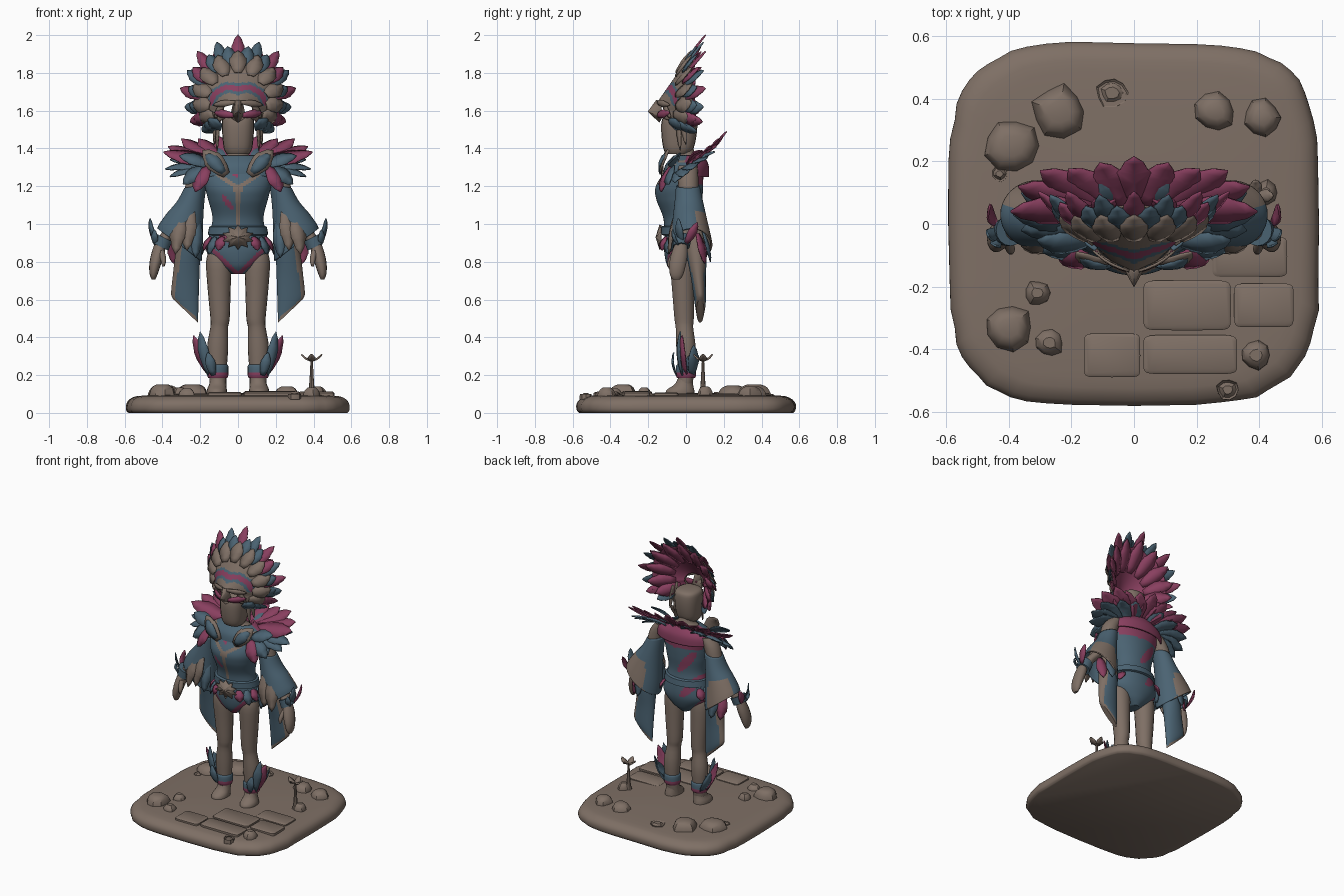
import bpy, math, random
from mathutils import Vector as V
random.seed(4)
BROWN, BLUE, PINK = 0, 1, 2
MATS = []
for nm, c in (("warm brown", (.21, .16, .13)), ("slate blue", (.07, .125, .17)), ("berry pink", (.25, .05, .115))):
    m = bpy.data.materials.new(nm)
    m.diffuse_color = (*c, 1)
    MATS.append(m)


def make(name, verts, faces, rule=BROWN, mirror=False, thick=0, angle=40):
    me = bpy.data.meshes.new(name)
    me.from_pydata([tuple(v) for v in verts], [], faces)
    for m in MATS:
        me.materials.append(m)
    for i, p in enumerate(me.polygons):
        p.material_index = rule[i] if isinstance(rule, list) else rule(p.center, p.normal) if callable(rule) else rule
    ob = bpy.data.objects.new(name, me)
    bpy.context.collection.objects.link(ob)
    bpy.context.view_layer.objects.active = ob
    ob.select_set(True)
    bpy.ops.object.shade_smooth_by_angle(angle=math.radians(angle))
    ob.select_set(False)
    if thick:
        s = ob.modifiers.new("thickness", 'SOLIDIFY')
        s.thickness, s.offset = thick, 0
    if mirror:
        ob.modifiers.new("mirror", 'MIRROR')
    return ob


def spline(r, sub):
    """Smoothly resample a list of ring tuples."""
    out = []
    for i in range(len(r) - 1):
        a, b, c, d = r[max(i - 1, 0)], r[i], r[i + 1], r[min(i + 2, len(r) - 1)]
        for k in range(sub):
            t = k / sub
            out.append([.5 * (2 * q + (s - p) * t + (2 * p - 5 * q + 4 * s - u) * t * t + (3 * q - p - 3 * s + u) * t ** 3)
                        for p, q, s, u in zip(a, b, c, d)])
    return out + [list(r[-1])]


def loft(name, rings, n=20, rule=BROWN, mirror=False, p=2, sub=3, cap=True, thick=0, jitter=0, angle=40):
    """Stack of horizontal rings: cx, cy, z, rx, ry, tilt."""
    rings = spline([tuple(r) + (0,) * (6 - len(r)) for r in rings], sub)
    vs, fs = [], []
    wob = [1 + random.uniform(-jitter, jitter) for _ in range(n)]
    for cx, cy, z, rx, ry, tilt in rings:
        for k in range(n):
            a = 2 * math.pi * k / n
            c, s = math.cos(a), math.sin(a)
            x = wob[k] * rx * math.copysign(abs(c) ** (2 / p), c)
            y = wob[k] * ry * math.copysign(abs(s) ** (2 / p), s)
            vs.append((cx + x, cy + y, z + tilt * x))
    for i in range(len(rings) - 1):
        for k in range(n):
            fs.append((i * n + k, i * n + (k + 1) % n, i * n + n + (k + 1) % n, i * n + n + k))
    if cap:
        fs += [tuple(range(n))[::-1], tuple(range(len(vs) - n, len(vs)))]
    return make(name, vs, fs, rule, mirror, thick, angle)


def feathers(name, items, mirror=False, thick=.007):
    """Ridged leaf blades: base, tip, half width, facing, colour, bend."""
    vs, fs, ms = [], [], []
    prof = ((0, .4), (.2, .75), (.45, 1), (.64, .97), (.68, .82), (.86, .55), (1, .02))
    for base, tip, w, face, col, bend in items:
        base, tip, face = V(base), V(tip), V(face).normalized()
        side = (tip - base).cross(face).normalized()
        nrm = side.cross(tip - base).normalized()
        o = len(vs)
        for t, k in prof:
            c = base.lerp(tip, t) + nrm * bend * math.sin(math.pi * t)
            vs += [c - side * w * k, c + nrm * w * .2 * k, c + side * w * k]
        for i in range(len(prof) - 1):
            for j in (0, 1):
                q = o + i * 3 + j
                fs.append((q, q + 1, q + 4, q + 3))
                ms.append(col)
    return make(name, vs, fs, ms, mirror, thick, 25)


# Ground slab with flagstones and rocks
loft("ground", [(0, 0, 0, .58, .565), (0, 0, .015, .593, .578), (0, 0, .05, .59, .578), (0, 0, .078, .565, .55),
                (0, 0, .092, .5, .49), (0, 0, .102, .25, .25), (0, 0, .106, .02, .02)], 56, p=4, jitter=.008)
for x0, x1, y0, y1, h in ((.03, .31, -.34, -.18, .115), (.32, .51, -.33, -.19, .112), (-.16, .02, -.49, -.35, .11),
                          (.03, .33, -.48, -.355, .112), (.25, .49, -.17, -.04, .108)):
    cx, cy, rx, ry = (x0 + x1) / 2, (y0 + y1) / 2, (x1 - x0) / 2, (y1 - y0) / 2
    loft("flagstone", [(cx, cy, .06, rx, ry), (cx, cy, h - .006, rx, ry), (cx, cy, h, rx - .008, ry - .008)],
         24, p=9, sub=1)
for x, y, r, h in ((-.24, .36, .085, .15), (-.39, .25, .085, .145), (.26, .36, .065, .14), (.41, .34, .06, .14),
                   (.42, .1, .04, .14), (-.31, -.22, .04, .135), (-.4, -.33, .075, .15), (-.27, -.38, .045, .13),
                   (.39, -.42, .045, .135), (-.43, .16, .025, .11), (-.07, .42, .05, .106), (.3, -.53, .035, .105)):
    loft("rock", [(x, y, .07, r, r), (x, y, .1, r, r * .97), (x, y, h - .014, r * .8, r * .75),
                  (x, y, h, r * .45, r * .4)], 9, sub=2, jitter=.12, angle=35)

# Small sprout beside the figure
loft("sprout_stem", [(.39, .09, .09, .025, .025), (.39, .09, .14, .014, .014), (.39, .09, .28, .006, .006)], 8)
feathers("sprout_leaves", [((.39, .09, .275), (.39 + .055 * math.cos(a), .09 + .05 * math.sin(a), .31), .02,
                            (0, 0, 1), BROWN, -.008) for a in (0, 1.6, 3.14, 4.7)])

# Legs and feet
loft("leg", [(.105, -.01, .12, .045, .04), (.107, 0, .2, .045, .042), (.108, 0, .34, .056, .052),
             (.1, -.008, .45, .047, .047), (.095, -.01, .5, .051, .052), (.1, -.015, .66, .061, .06),
             (.102, -.02, .8, .067, .065), (.102, -.02, .86, .05, .05)], 18, mirror=True)
loft("foot", [(.112, -.03, .09, .053, .078), (.112, -.03, .12, .053, .075), (.108, -.012, .15, .045, .05),
              (.107, -.005, .18, .04, .04)], 18, mirror=True)
loft("ankle_cuff", [(.107, 0, .185, .05, .048), (.107, 0, .2, .056, .054), (.107, 0, .245, .056, .054),
                    (.107, 0, .255, .05, .048)], 18, lambda c, n: PINK if c.z < .212 else BLUE, True)
feathers("ankle_feathers", [
    ((.145, .0, .2), (.235, -.02, .41), .032, (.6, -1, 0), PINK, .01),
    ((.15, -.02, .2), (.2, -.03, .43), .028, (.3, -1, 0), BLUE, .015),
    ((.14, .03, .2), (.22, .04, .36), .03, (1, .4, 0), BLUE, .01),
    ((.13, -.05, .2), (.16, -.065, .32), .026, (0, -1, 0), BLUE, .01),
    ((.15, .0, .22), (.19, .05, .33), .025, (1, 0, 0), BLUE, .01)], True)


# Torso in a patterned suit
def suit(c, n):
    x = abs(c.x)
    if c.z > 1.335:
        return BROWN
    if c.y > .03 and c.z > 1.21:
        return PINK
    if n.y < 0 and 1.0 < c.z < 1.3 and abs(x - max(0, (c.z - 1.19) * 1.5)) < .008 + .07 * max(0, min(c.z - 1, .2)):
        return BROWN
    if n.y < -.2 and c.z < .88 and abs(x - (c.z - .73)) < .016:
        return PINK
    wave = math.sin(26 * c.x + 14 * c.z) * math.sin(17 * c.z + 2 + 9 * c.x)
    return PINK if wave > (.6 if n.y > -.1 else .9) else BLUE


loft("torso", [(0, -.015, .735, .035, .05), (0, -.015, .78, .105, .085), (0, -.01, .85, .165, .105),
               (0, -.01, .93, .155, .105), (0, -.02, 1.03, .135, .1), (0, -.035, 1.13, .158, .122),
               (0, -.035, 1.2, .175, .125), (0, -.01, 1.28, .18, .1), (0, 0, 1.34, .1, .07),
               (0, 0, 1.37, .055, .05), (0, -.02, 1.43, .05, .05)], 80, suit, sub=9)
loft("belt", [(0, -.012, .94, .15, .11), (0, -.012, .945, .16, .12), (0, -.015, .985, .153, .117),
              (0, -.015, .99, .14, .107)], 32, BLUE, sub=1)
star = [V((math.cos(k * math.pi / 10) * (.085 if k % 2 else .055), -.135, .93 + math.sin(k * math.pi / 10)
           * (.065 if k % 2 else .042))) for k in range(20)] + [V((0, -.155, .93))]
make("belt_star", star, [(k, (k + 1) % 20, 20) for k in range(20)], thick=.012)
feathers("hip_feathers", [((.15 * math.cos(a), -.01 + .115 * math.sin(a), .93),
                           (.19 * math.cos(a), -.01 + .135 * math.sin(a), .86 - .02 * (i % 2)), .03,
                           (math.cos(a), math.sin(a), 0), (PINK, BLUE, PINK, BLUE, PINK)[i], .008)
                          for i, a in enumerate((-1.0, -.65, -.3, .1, .5))], True)

# Arms, hands and wrist feathers
loft("arm", [(.17, .01, 1.31, .05, .05), (.21, .01, 1.25, .055, .055), (.25, .015, 1.13, .048, .05),
             (.3, .01, 1.03, .042, .045), (.37, -.01, .95, .037, .04), (.41, -.025, .88, .03, .033)], 16, mirror=True)
loft("hand", [(.41, -.025, .9, .03, .032), (.425, -.035, .84, .035, .045), (.44, -.045, .78, .03, .045),
              (.447, -.05, .73, .02, .035), (.447, -.05, .705, .009, .018)], 14, mirror=True)
loft("thumb", [(.405, -.055, .86, .016, .016), (.395, -.08, .81, .015, .016), (.395, -.09, .775, .006, .008)],
     10, mirror=True)
loft("wrist_cuff", [(.41, -.025, .88, .042, .045, .5), (.395, -.02, .93, .046, .05, .5)], 16, BLUE, True)
feathers("wrist_feathers", [((.43, -.02, .9), (.465, -.04, 1.03), .022, (1, -.6, .2), BLUE, .01),
                            ((.44, 0, .9), (.46, .06, 1.01), .024, (1, .3, 0), PINK, .01),
                            ((.435, -.04, .89), (.44, -.07, .97), .018, (.4, -1, 0), BLUE, .01)], True)


# Bell sleeves with hanging drapes
def sleeve(c, n):
    return BROWN if n.y < -.3 and c.z < 1.07 - .25 * abs(c.x - .34) and c.x > .25 else BLUE


loft("bell_sleeve", [(.225, .01, 1.2, .055, .058, -.2), (.25, .015, 1.12, .067, .07, 0), (.28, .02, 1.03, .09, .085, .3),
                     (.3, .025, .94, .108, .1, .6), (.31, .03, .89, .113, .105, .75)], 40, sleeve, True,
     cap=False, thick=.01, sub=5)
loft("sleeve_drape", [(.25, .04, .98, .055, .06), (.265, .055, .85, .065, .055), (.275, .065, .72, .07, .04, .1),
                      (.282, .075, .59, .072, .03, .6), (.278, .075, .54, .066, .02, .95)], 32,
     lambda c, n: BROWN if n.x < -.45 or c.z < .53 + .9 * (c.x - .25) else BLUE, True, sub=6)
feathers("sleeve_trim", [((.25, -.04, 1.09), (.27, -.09, .86), .042, (.2, -1, 0), BROWN, .01),
                         ((.3, -.04, 1.07), (.33, -.09, .84), .042, (.3, -1, 0), BROWN, .01),
                         ((.22, -.02, 1.04), (.225, -.06, .82), .035, (-.3, -1, 0), BLUE, .01),
                         ((.29, .09, .96), (.29, .13, .8), .035, (.2, 1, 0), BLUE, .005),
                         ((.34, .06, .95), (.34, .1, .79), .035, (.6, 1, 0), PINK, .005)], True)

# Feather collar: raised back, wide shoulders, chest bib
loft("collar_yoke", [(0, .0, 1.25, .205, .118), (0, .005, 1.31, .19, .11), (0, .015, 1.36, .1, .075)], 48,
     lambda c, n: PINK if c.y > .0 else BROWN if abs(abs(c.x) - (c.z - 1.19) * 1.1) < .02 else BLUE,
     cap=False, thick=.01, sub=5)
top = [(0, .215, 1.49), (.11, .195, 1.465), (.21, .175, 1.45), (.3, .17, 1.45), (.37, .12, 1.41), (.395, .04, 1.38)]
low = [(.12, .16, 1.41), (.24, .15, 1.38), (.36, .1, 1.34), (.385, .03, 1.29), (.36, -.02, 1.25), (.28, -.06, 1.22)]
feathers("collar_feathers",
         [((t[0] * .33, .03 + t[1] * .15, 1.34), t, .055, (t[0] * -.3, -.8, 1), PINK, -.012) for t in top]
         + [((t[0] * .4, .02 + t[1] * .2, 1.31), t, .05, (t[0] * .5, -.4, 1), BLUE, .01) for t in low]
         + [((.15, -.06, 1.31), (.31, -.05, 1.36), .045, (.3, -.8, 1), BLUE, .01),
            ((.16, -.085, 1.3), (.225, -.13, 1.17), .045, (.5, -1, .3), PINK, .01),
            ((.17, -.07, 1.3), (.29, -.09, 1.21), .045, (.6, -1, .4), BLUE, .01)], True)
feathers("shoulder_ovals", [((.06, -.125, 1.26), (.185, -.09, 1.39), .05, (.3, -1, .5), BROWN, .014),
                            ((.075, -.135, 1.272), (.17, -.105, 1.37), .034, (.3, -1, .5), BLUE, .016)], True)

# Head, beaked mask and side pendants
loft("head", [(0, -.045, 1.37, .06, .06), (0, -.04, 1.4, .075, .08), (0, -.037, 1.47, .083, .093),
              (0, -.035, 1.54, .085, .095), (0, -.03, 1.58, .075, .08), (0, -.03, 1.592, .035, .04)], 20, p=2.5)
make("beak", [(-.022, -.135, 1.65), (.022, -.135, 1.65), (.04, -.125, 1.565), (0, -.14, 1.54), (-.04, -.125, 1.565),
              (0, -.2, 1.595), (0, -.155, 1.655)],
     [(6, 5, 1), (6, 0, 5), (1, 5, 2), (2, 5, 3), (3, 5, 4), (4, 5, 0)], thick=.006, angle=20)
feathers("mask_cheeks", [((.02, -.15, 1.575), (.125, -.085, 1.59), .021, (.4, -1, 0), PINK, .008),
                         ((.015, -.15, 1.645), (.13, -.085, 1.63), .017, (.4, -1, 0), BROWN, .008),
                         ((.075, -.12, 1.64), (.12, -.08, 1.56), .018, (.6, -1, 0), BROWN, .004)], True)
feathers("side_pendants", [((.1, -.04, 1.6), (.11, -.03, 1.39), .014, (1, -.7, 0), BROWN, .004),
                           ((.115, -.02, 1.58), (.125, 0, 1.42), .014, (1, -.5, 0), BROWN, .004)], True)


# Headdress: tilted fan shell with colour bands, rimmed by feathers
def fan(a, f, back=0):
    r = (.285 + .115 * math.cos(a)) * f
    return V((r * math.sin(a), -.18 + .28 * f - .07 * max(0, -math.cos(a)) + back, 1.6 + r * math.cos(a)))


NA, NF, AM = 64, 36, 2.1
for name, back in (("headdress_front", 0), ("headdress_back", .014)):
    vs, fs, ms = [], [], []
    for i in range(NA + 1):
        a = -AM + 2 * AM * i / NA
        f0 = .1 + .23 * abs(a) / AM
        rim = .73 + .035 * abs(math.cos(6.7 * a))
        vs += [fan(a, f0 + (rim - f0) * j / NF, back) for j in range(NF + 1)]
    for i in range(NA):
        for j in range(NF):
            q = i * (NF + 1) + j
            fs.append((q, q + 1, q + NF + 2, q + NF + 1))
            a = abs(-AM + 2 * AM * (i + .5) / NA)
            b = .1 + .23 * a / AM
            b = b + (.74 - b) * (j + .5) / NF - .15 * a
            band = BLUE if .19 < b < .235 or .31 < b < .345 else PINK if .235 <= b <= .31 else BROWN
            ms.append(PINK if back else band if a < 1.4 else BROWN)
    make(name, vs, fs, ms, thick=.006)
items = []
for n, f1, f2, w, off, cols in ((15, .6, 1, .034, .004, (PINK, BLUE)), (14, .6, .9, .036, -.004, (BLUE, BLUE, PINK)),
                                (13, .5, .79, .045, -.012, (BROWN,))):
    for i in range(n):
        a = -AM + 2 * AM * i / (n - 1)
        col = cols[abs(2 * i - n + 1) // 2 % len(cols)]
        if len(cols) == 1 and abs(a) > 1.8:
            col = BLUE
        items.append((fan(a, f1, off), fan(a, f2 - (.04 if col == BLUE else 0), off), w,
                      (0, -1, .5 * math.cos(a)), col, .002))
feathers("headdress_feathers", items)
feathers("headdress_back_feathers", [(fan(a, .4, .018), fan(a, .86, .018), .045, (0, 1, 0), PINK, .004)
                                     for a in [-1.9 + .38 * i for i in range(11)]])
